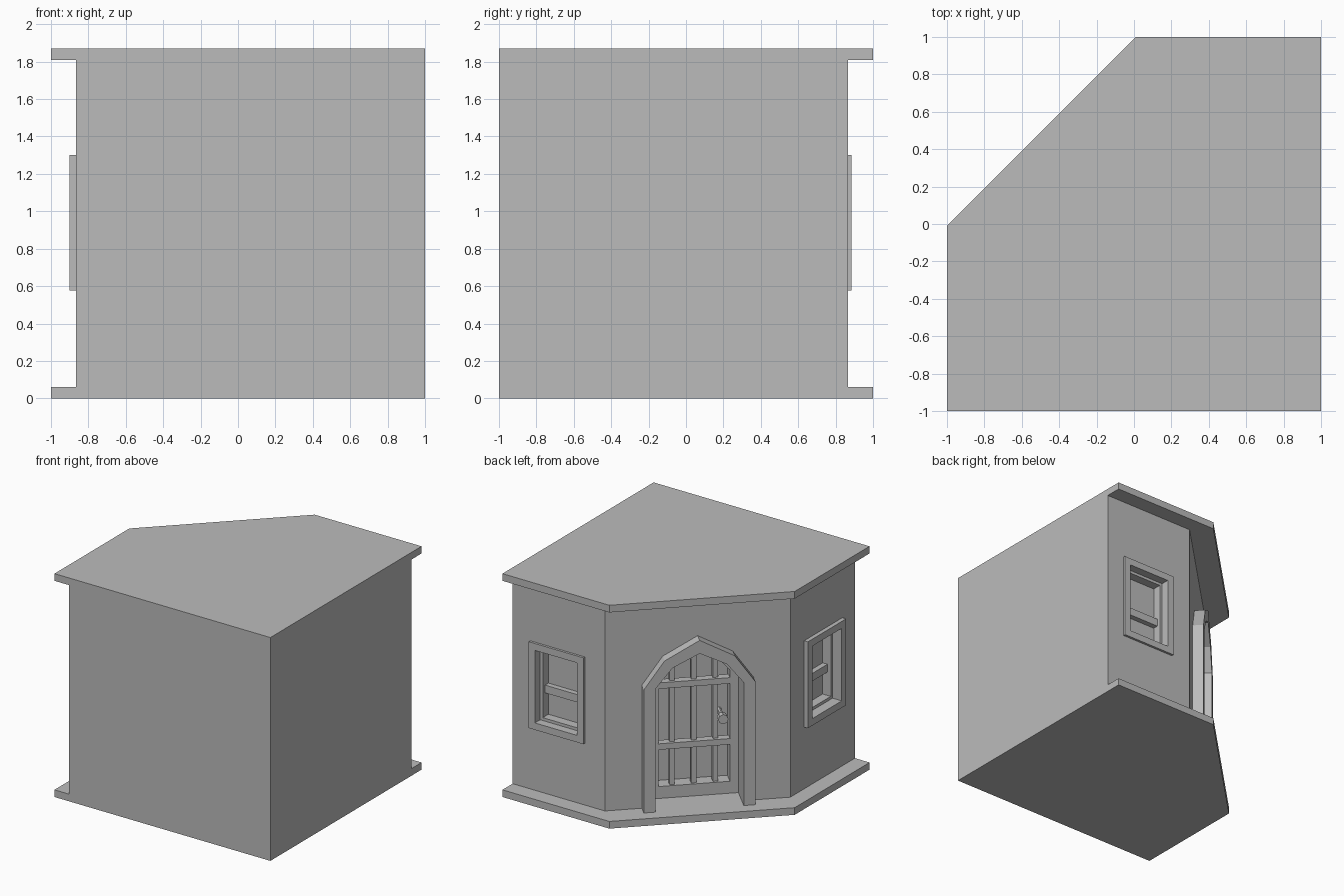
import bpy, bmesh, math
from mathutils import Vector

if "Cube" in bpy.data.objects:
    bpy.data.objects.remove(bpy.data.objects["Cube"])

GREY = (0.5, 0.5, 0.5, 1)
grey = bpy.data.materials.new("plain grey")
grey.use_nodes = True
grey.diffuse_color = GREY
grey.node_tree.nodes["Principled BSDF"].inputs["Base Color"].default_value = GREY


def finish(name, bm):
    bmesh.ops.recalc_face_normals(bm, faces=bm.faces)
    mesh = bpy.data.meshes.new(name)
    bm.to_mesh(mesh)
    bm.free()
    mesh.materials.append(grey)
    obj = bpy.data.objects.new(name, mesh)
    bpy.context.collection.objects.link(obj)
    return obj


class Wall:
    """Local frame of a wall: a runs along it, z up, t outward."""
    def __init__(self, x, y, nx, ny):
        self.origin = Vector((x, y, 0))
        self.out = Vector((nx, ny, 0)).normalized()
        self.along = Vector((-self.out.y, self.out.x, 0))

    def at(self, a, z, t):
        return self.origin + self.along * a + self.out * t + Vector((0, 0, z))

    def extrude(self, bm, faces, t0, t1):
        new = bmesh.ops.extrude_face_region(bm, geom=faces)["geom"]
        verts = [v for v in new if isinstance(v, bmesh.types.BMVert)]
        bmesh.ops.translate(bm, verts=verts, vec=self.out * (t1 - t0))

    def prism(self, name, points, t0, t1):
        bm = bmesh.new()
        face = bm.faces.new([bm.verts.new(self.at(a, z, t0)) for a, z in points])
        self.extrude(bm, [face], t0, t1)
        return finish(name, bm)

    def ring(self, name, outer, inner, t0, t1, closed=True):
        bm = bmesh.new()
        o, i = [[bm.verts.new(self.at(a, z, t0)) for a, z in loop]
                for loop in (outer, inner)]
        n = len(o)
        faces = [bm.faces.new((o[k], o[(k + 1) % n], i[(k + 1) % n], i[k]))
                 for k in range(n if closed else n - 1)]
        self.extrude(bm, faces, t0, t1)
        return finish(name, bm)


def rect(w, z0, z1, border=0):
    w, z0, z1 = w - border, z0 + border, z1 - border
    return [(-w, z0), (w, z0), (w, z1), (-w, z1)]


def arch(foot, half, shoulder, apex):
    """Five-sided pointed arch with straight legs; each entry is (a, z)."""
    right = [(half, foot), (half, 1.09), shoulder]
    return right + [(0, apex)] + [(-a, z) for a, z in reversed(right)]


def floor_plan(name, points, z0, z1):
    bm = bmesh.new()
    face = bm.faces.new([bm.verts.new((x, y, z0)) for x, y in points])
    top = bmesh.ops.extrude_face_region(bm, geom=[face])["geom"]
    bmesh.ops.translate(bm, vec=(0, 0, z1 - z0),
                        verts=[v for v in top if isinstance(v, bmesh.types.BMVert)])
    return finish(name, bm)


def cut(target, cutter):
    mod = target.modifiers.new("cut", "BOOLEAN")
    mod.operation, mod.solver, mod.object = "DIFFERENCE", "EXACT", cutter
    bpy.context.view_layer.objects.active = target
    bpy.ops.object.modifier_apply(modifier=mod.name)
    bpy.data.objects.remove(cutter)


# Floor slab, roof slab and walls share a square plan with one cut corner
def plan(edge, corner):
    return [(-edge, -1), (1, -1), (1, edge), (corner, edge), (-edge, -corner)]


floor_plan("floor_slab", plan(1, 0.01), 0, 0.06)
floor_plan("roof_slab", plan(1, 0.01), 1.81, 1.87)
walls = floor_plan("walls", plan(0.865, 0.145), 0.06, 1.81)

# Windows: recess, raised casing, sash and a cross bar
Z0, Z1 = 0.577, 1.30
for side, wall, proud in (("back", Wall(0.585, 0.865, 0, 1), 0.02),
                          ("side", Wall(-0.865, -0.58, -1, 0), 0.035)):
    half = 0.253
    hole = rect(half, Z0, Z1, 0.058)
    cut(walls, wall.prism("cutter", hole, -0.125, 0.1))
    wall.ring(side + "_window_casing", rect(half, Z0, Z1), hole, -0.01, proud)
    wall.ring(side + "_window_sash", hole, rect(half, Z0, Z1, 0.082), -0.125, -0.05)
    wall.prism(side + "_window_bar", rect(half - 0.06, 0.855, 0.92), -0.125, -0.08)

# Doorway on the diagonal wall: recess, surround and barred door
door = Wall(-0.36, 0.36, -1, 1)
opening = arch(0.06, 0.34, (0.21, 1.255), 1.36)
cut(walls, door.prism("cutter", arch(0, 0.34, (0.21, 1.255), 1.36), -0.26, 0.2))
door.ring("door_surround", arch(0.06, 0.43, (0.27, 1.32), 1.47), opening,
          -0.02, 0.087, closed=False)
door.ring("door_frame", opening, arch(0.16, 0.275, (0.17, 1.21), 1.30), -0.26, -0.15)

for k, a in enumerate((-0.167, 0, 0.167)):
    top = 1.29 if a == 0 else 1.21
    bar = [(a + s, z) for s, z in rect(0.02, 0.15, top)]
    door.prism(f"door_upright_{k + 1}", bar, -0.22, -0.17)
for name, z in (("lower", 0.47), ("upper", 0.98)):
    door.prism(f"door_{name}_rail", rect(0.28, z, z + 0.05), -0.21, -0.145)

# Door knob: eight-sided stem and head; a runs towards the cut corner's side end
def octagon(a, z, r):
    return [(a + r * math.cos(k * math.pi / 4), z + r * math.sin(k * math.pi / 4))
            for k in range(8)]


door.prism("knob_stem", octagon(0.21, 0.72, 0.018), -0.26, -0.1)
door.prism("knob_head", octagon(0.21, 0.72, 0.04), -0.12, -0.07)
